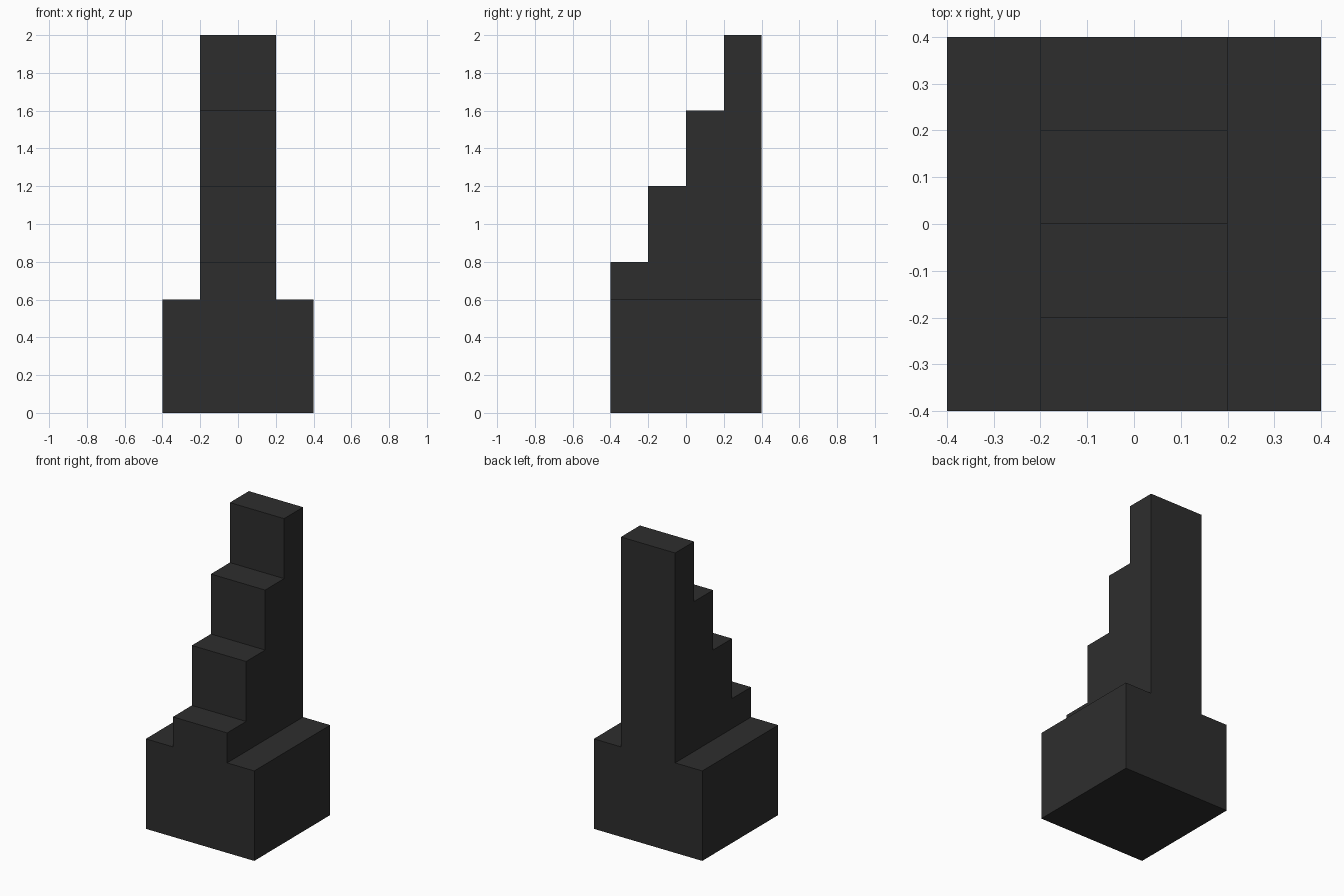
import bpy, bmesh
from mathutils import Matrix, Vector

if "Cube" in bpy.data.objects:
    bpy.data.objects.remove(bpy.data.objects["Cube"])

BASE_W, BASE_H = 0.8, 0.6
HALF_TOWER = 0.2
STEP_DEPTH = 0.2
RISES = [0.2, 0.4, 0.4, 0.4]      # first step above the base, then equal risers

# Square base block
bm = bmesh.new()
bmesh.ops.create_cube(bm, size=1, matrix=Matrix.Translation((0, 0, BASE_H / 2))
                      @ Matrix.Diagonal((BASE_W, BASE_W, BASE_H, 1)))


def cut(point, normal):
    bmesh.ops.bisect_plane(bm, geom=bm.verts[:] + bm.edges[:] + bm.faces[:],
                           dist=1e-5, plane_co=point, plane_no=normal)


# Mark out the tower strip and its treads
for x in (-HALF_TOWER, HALF_TOWER):
    cut((x, 0, 0), (1, 0, 0))
for i in (1, 2, 3):
    cut((0, -BASE_W / 2 + i * STEP_DEPTH, 0), (0, 1, 0))

# Raise the stepped tower, one fewer tread each time
level = BASE_H
for i, rise in enumerate(RISES):
    bm.normal_update()
    y_min = -BASE_W / 2 + i * STEP_DEPTH
    treads = []
    for f in bm.faces:
        c = f.calc_center_median()
        if (f.normal.z > 0.9 and abs(c.z - level) < 1e-4
                and abs(c.x) < HALF_TOWER and c.y > y_min):
            treads.append(f)
    new = bmesh.ops.extrude_face_region(bm, geom=treads)["geom"]
    verts = [g for g in new if isinstance(g, bmesh.types.BMVert)]
    bmesh.ops.translate(bm, verts=verts, vec=Vector((0, 0, rise)))
    level += rise

# Clean flat faces
bmesh.ops.dissolve_limit(bm, angle_limit=0.01, verts=bm.verts[:], edges=bm.edges[:])
bmesh.ops.recalc_face_normals(bm, faces=bm.faces[:])

mesh = bpy.data.meshes.new("stepped_tower")
bm.to_mesh(mesh)
bm.free()
tower = bpy.data.objects.new("stepped_tower", mesh)
bpy.context.collection.objects.link(tower)

# Dark finish
dark = bpy.data.materials.new("dark_grey")
dark.diffuse_color = (0.027, 0.027, 0.027, 1)
dark.use_nodes = True
dark.node_tree.nodes["Principled BSDF"].inputs["Base Color"].default_value = dark.diffuse_color
mesh.materials.append(dark)
